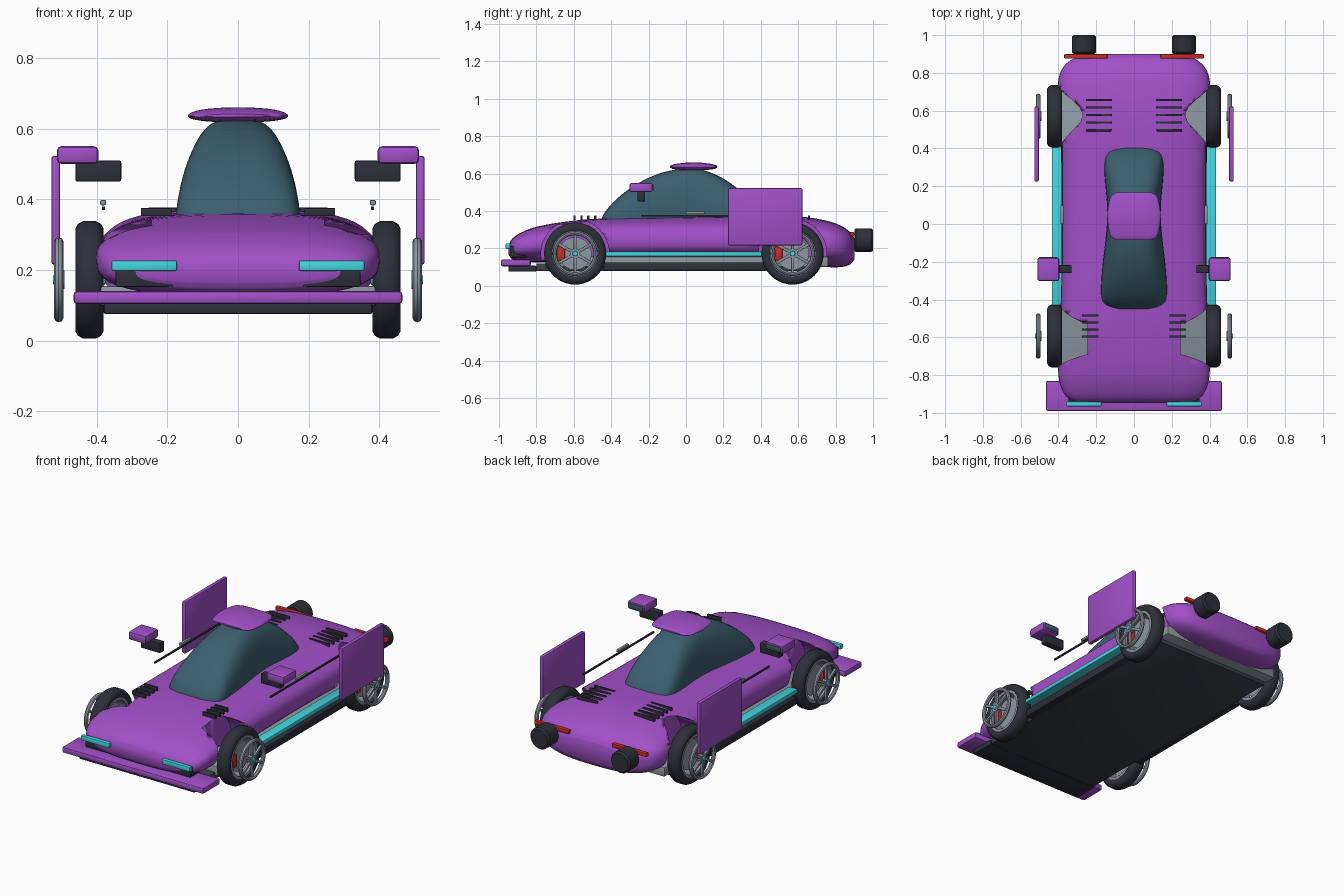
import bpy, bmesh, math
from mathutils import Vector

if "Cube" in bpy.data.objects:
    bpy.data.objects.remove(bpy.data.objects["Cube"])


def material(name, rgb):
    m = bpy.data.materials.new(name)
    m.diffuse_color = (*rgb, 1)
    m.use_nodes = True
    m.node_tree.nodes["Principled BSDF"].inputs["Base Color"].default_value = m.diffuse_color
    return m


PURPLE = material("purple_paint", (0.36, 0.08, 0.58))
GLASS = material("tinted_glass", (0.045, 0.115, 0.16))
DARK = material("dark_rubber", (0.026, 0.03, 0.042))
FLOOR = material("floor_carbon", (0.045, 0.05, 0.06))
GREY = material("alloy", (0.27, 0.31, 0.36))
CYAN = material("cyan_light", (0.06, 0.68, 0.75))
RED = material("red_light", (0.58, 0.026, 0.02))


def finish(name, bm, mat, angle=35):
    bmesh.ops.recalc_face_normals(bm, faces=bm.faces[:])
    mesh = bpy.data.meshes.new(name)
    bm.to_mesh(mesh)
    bm.free()
    ob = bpy.data.objects.new(name, mesh)
    bpy.context.collection.objects.link(ob)
    mesh.materials.append(mat)
    bpy.ops.object.select_all(action='DESELECT')
    ob.select_set(True)
    bpy.context.view_layer.objects.active = ob
    bpy.ops.object.shade_smooth_by_angle(angle=math.radians(angle))
    return ob


def box(name, x, y, z, mat, bevel=0.006):
    """Bevelled box from (min, max) pairs."""
    bm = bmesh.new()
    bmesh.ops.create_cube(bm, size=1)
    for v in bm.verts:
        for i, (a, b) in enumerate((x, y, z)):
            v.co[i] = (a + b) / 2 + v.co[i] * (b - a)
    if bevel:
        bmesh.ops.bevel(bm, geom=bm.edges[:], offset=bevel, segments=2,
                        profile=0.5, affect='EDGES')
    return finish(name, bm, mat)


def pair(name, x, y, z, mat, bevel=0.006):
    """Left and right copies of a box."""
    for s, side in ((1, "right"), (-1, "left")):
        box(f"{name}_{side}", sorted((s * x[0], s * x[1])), y, z, mat, bevel)


def lathe(name, profile, centre, axis, mat, segs=40):
    """Closed (along axis, radius) profile spun around x or y."""
    bm = bmesh.new()
    rings = []
    for i in range(segs):
        a = 2 * math.pi * i / segs
        c, s = math.cos(a), math.sin(a)
        rings.append([bm.verts.new(Vector(centre) + Vector(
            (h, r * c, r * s) if axis == 'x' else (r * c, h, r * s)))
            for h, r in profile])
    n = len(profile)
    for i in range(segs):
        p, q = rings[i], rings[(i + 1) % segs]
        for j in range(n):
            k = (j + 1) % n
            bm.faces.new((p[j], q[j], q[k], p[k]))
    bmesh.ops.remove_doubles(bm, verts=bm.verts[:], dist=1e-5)
    return finish(name, bm, mat)


def loft(name, stations, power, mat, segs=48, steps=4):
    """Superellipse sections (y, half width, z low, z mid, z top) along y."""
    def spline(a, b, c, d, t):
        m0, m1 = (c[0] - b[0]), (c[0] - b[0])
        out = [b[0] + (c[0] - b[0]) * t]
        for i in range(1, 5):
            s0 = (c[i] - a[i]) / max(c[0] - a[0], 1e-6) * m0
            s1 = (d[i] - b[i]) / max(d[0] - b[0], 1e-6) * m1
            out.append((2*t**3 - 3*t*t + 1) * b[i] + (t**3 - 2*t*t + t) * s0
                       + (3*t*t - 2*t**3) * c[i] + (t**3 - t*t) * s1)
        return out
    st = [stations[0]] + stations + [stations[-1]]
    rows = [spline(*st[i:i + 4], k / steps)
            for i in range(len(stations) - 1) for k in range(steps)]
    rows.append(stations[-1])
    bm = bmesh.new()
    rings = []
    for y, w, lo, mid, hi in rows:
        ring = []
        for i in range(segs):
            a = 2 * math.pi * i / segs
            c, s = math.cos(a), math.sin(a)
            x = w * math.copysign(abs(c) ** (2 / power), c)
            h = (hi - mid) if s > 0 else (mid - lo)
            z = mid + h * math.copysign(abs(s) ** (2 / power), s)
            ring.append(bm.verts.new((x, y, z)))
        rings.append(ring)
    for p, q in zip(rings, rings[1:]):
        for j in range(segs):
            k = (j + 1) % segs
            bm.faces.new((p[j], p[k], q[k], q[j]))
    bm.faces.new(rings[0])
    bm.faces.new(rings[-1])
    return finish(name, bm, mat, 50)


WHEEL_Y, WHEEL_Z = (-0.593, 0.57), 0.172

# Body shell with wheel arches cut out
body = loft("body_shell", [
    (-0.948, 0.25, 0.165, 0.195, 0.215), (-0.935, 0.325, 0.145, 0.20, 0.245),
    (-0.89, 0.375, 0.13, 0.21, 0.28), (-0.8, 0.40, 0.125, 0.225, 0.315),
    (-0.6, 0.40, 0.125, 0.24, 0.348), (-0.4, 0.387, 0.13, 0.24, 0.361),
    (0, 0.382, 0.135, 0.24, 0.368), (0.4, 0.387, 0.13, 0.24, 0.374),
    (0.6, 0.40, 0.115, 0.24, 0.371), (0.75, 0.402, 0.10, 0.23, 0.348),
    (0.83, 0.375, 0.10, 0.22, 0.32), (0.88, 0.31, 0.115, 0.21, 0.285),
    (0.90, 0.22, 0.14, 0.20, 0.255)], 2.8, PURPLE)
for s in (1, -1):
    for wy in WHEEL_Y:
        cut = lathe("arch_cutter", [(0, 0), (0, 0.182), (0.3, 0.182), (0.3, 0)],
                    (0.245 if s > 0 else -0.545, wy, WHEEL_Z), 'x', PURPLE, 48)
        bmf = bmesh.new()
        bmf.from_mesh(cut.data)
        bmesh.ops.dissolve_degenerate(bmf, edges=bmf.edges[:], dist=1e-6)
        bmesh.ops.recalc_face_normals(bmf, faces=bmf.faces[:])
        bmf.to_mesh(cut.data)
        bmf.free()
        cut.hide_render = True
        mod = body.modifiers.new("arch", 'BOOLEAN')
        mod.operation, mod.solver, mod.object = 'DIFFERENCE', 'EXACT', cut
        bpy.context.view_layer.objects.active = body
        bpy.ops.object.modifier_apply(modifier="arch")
        bpy.data.objects.remove(cut)

# Glass canopy and roof panel
loft("canopy", [
    (-0.45, 0.10, 0.28, 0.32, 0.365), (-0.425, 0.155, 0.28, 0.32, 0.405),
    (-0.38, 0.174, 0.28, 0.32, 0.455), (-0.3, 0.173, 0.28, 0.32, 0.52),
    (-0.2, 0.165, 0.28, 0.32, 0.577), (-0.1, 0.153, 0.28, 0.32, 0.612),
    (0.03, 0.142, 0.28, 0.32, 0.628), (0.13, 0.145, 0.28, 0.32, 0.606),
    (0.22, 0.153, 0.28, 0.32, 0.56), (0.31, 0.157, 0.28, 0.32, 0.49),
    (0.38, 0.14, 0.28, 0.32, 0.41), (0.41, 0.085, 0.28, 0.32, 0.36)], 3.1, GLASS)
loft("roof_panel", [
    (-0.085, 0.09, 0.632, 0.636, 0.641), (-0.07, 0.12, 0.624, 0.635, 0.648),
    (-0.02, 0.135, 0.618, 0.635, 0.656), (0.04, 0.142, 0.617, 0.635, 0.66),
    (0.1, 0.135, 0.618, 0.635, 0.656), (0.15, 0.12, 0.624, 0.635, 0.648),
    (0.167, 0.09, 0.632, 0.636, 0.641)], 2.2, PURPLE, 32, 3)

# Underbody, splitter and sills
box("chassis_tub", (-0.39, 0.39), (-0.75, 0.76), (0.10, 0.155), GREY)
box("floor_panel", (-0.375, 0.375), (-0.80, 0.69), (0.078, 0.12), FLOOR)
box("splitter_base", (-0.38, 0.38), (-0.95, -0.80), (0.075, 0.107), DARK)
box("front_splitter", (-0.465, 0.465), (-0.99, -0.83), (0.104, 0.14), PURPLE, 0.01)
pair("side_skirt", (0.36, 0.42), (-0.44, 0.42), (0.08, 0.125), DARK)
pair("sill_light", (0.375, 0.435), (-0.43, 0.41), (0.157, 0.182), CYAN)

# Lights, intakes, exhausts
pair("headlight", (0.172, 0.358), (-0.965, -0.94), (0.197, 0.227), CYAN)
pair("front_intake", (0.18, 0.347), (-0.942, -0.85), (0.152, 0.212), DARK)
pair("tail_light", (0.14, 0.37), (0.875, 0.9), (0.264, 0.287), RED)
for s in (1, -1):
    lathe("exhaust", [(0, 0), (0, 0.055), (0.01, 0.064), (0.09, 0.064),
                      (0.1, 0.055), (0.1, 0)], (s * 0.265, 0.9, 0.243), 'y', DARK, 24)

# Deck louvres
for i in range(4):
    y = -0.596 + i * 0.037
    pair(f"front_louvre_{i}", (0.188, 0.275), (y - 0.006, y + 0.006), (0.352, 0.375), DARK, 0.002)
for i in range(5):
    y = 0.497 + i * 0.04
    pair(f"rear_louvre_{i}", (0.12, 0.255), (y - 0.006, y + 0.006), (0.355, 0.376), DARK, 0.002)

# Door seams, handles, mirrors and end plates
pair("door_seam", (0.376, 0.385), (-0.24, 0.42), (0.37, 0.379), DARK, 0)
pair("door_handle", (0.373, 0.39), (0.0, 0.1), (0.383, 0.398), GREY, 0.004)
pair("mirror_stalk", (0.33, 0.46), (-0.26, -0.218), (0.45, 0.51), DARK)
pair("mirror_housing", (0.395, 0.512), (-0.302, -0.178), (0.5, 0.55), PURPLE, 0.012)
pair("mirror_glass", (0.407, 0.5), (-0.185, -0.174), (0.51, 0.54), GLASS, 0.002)
pair("wing_end_plate", (0.503, 0.528), (0.225, 0.622), (0.215, 0.523), PURPLE, 0.008)

# Wheels: tyre, barrel, brake disc, caliper, outer spoked rim
TYRE = [(-0.032, 0.118), (-0.04, 0.13), (-0.04, 0.145), (-0.033, 0.158), (-0.018, 0.166),
        (0.018, 0.166), (0.033, 0.158), (0.04, 0.145), (0.04, 0.13), (0.032, 0.118)]
for s in (1, -1):
    for wy in WHEEL_Y:
        tag = ("front" if wy < 0 else "rear") + ("_right" if s > 0 else "_left")

        def spin(name, prof, x, mat):
            lathe(f"{name}_{tag}", [(s * h, r) for h, r in prof], (s * x, wy, WHEEL_Z), 'x', mat)
        spin("tyre", TYRE, 0.42, DARK)
        spin("rim_barrel", [(-0.035, 0.108), (-0.035, 0.122), (0.035, 0.122), (0.035, 0.108)], 0.42, GREY)
        spin("brake_disc", [(-0.006, 0), (-0.006, 0.088), (0.006, 0.088), (0.006, 0)], 0.42, GREY)
        spin("outer_rim", [(0.013 * math.cos(a * math.pi / 4), 0.109 + 0.011 * math.sin(a * math.pi / 4))
                           for a in range(8)], 0.507, GREY)
        spin("hub", [(-0.016, 0), (-0.016, 0.026), (0.01, 0.026), (0.01, 0)], 0.507, GREY)
        spin("hub_cap", [(0, 0), (0, 0.015), (0.008, 0.012), (0.008, 0)], 0.515, CYAN)
        box(f"caliper_{tag}", sorted((s * 0.415, s * 0.45)), (wy - 0.095, wy - 0.055),
            (0.135, 0.21), RED)
        for i in range(6):
            a = i * math.pi / 3
            spoke = box(f"spoke_{tag}_{i}", (-0.007, 0.007), (-0.008, 0.008), (0.015, 0.105), GREY, 0.003)
            spoke.location = (s * 0.507, wy, WHEEL_Z)
            spoke.rotation_euler = (a, 0, 0)
